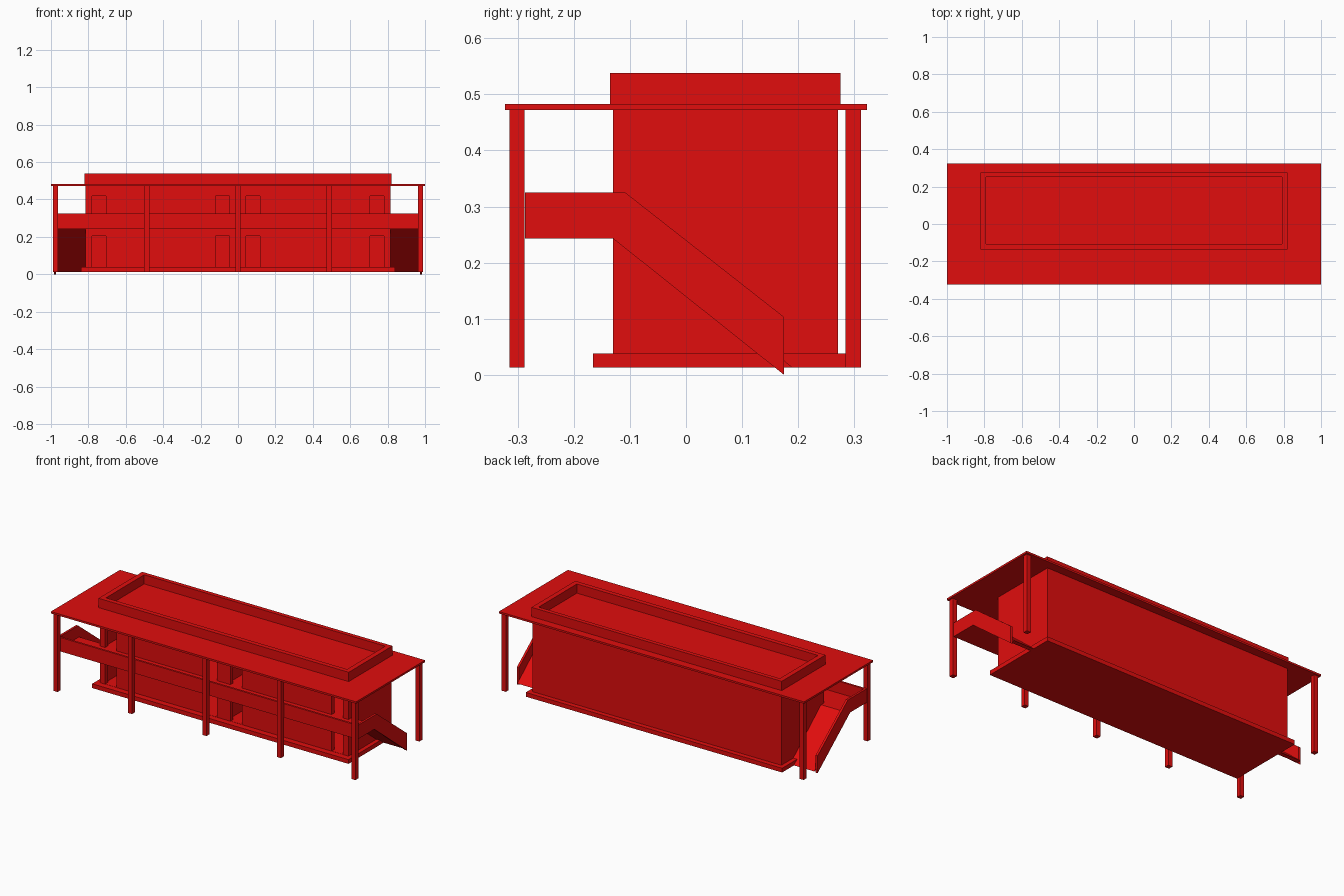
import bpy
import bmesh

if "Cube" in bpy.data.objects:
    bpy.data.objects.remove(bpy.data.objects["Cube"])

red = bpy.data.materials.new("red")
red.use_nodes = True
RED = (0.75, 0.004, 0.004, 1)
red.diffuse_color = RED
red.node_tree.nodes["Principled BSDF"].inputs["Base Color"].default_value = RED


def finish(name, bm):
    bmesh.ops.recalc_face_normals(bm, faces=bm.faces)
    mesh = bpy.data.meshes.new(name)
    bm.to_mesh(mesh)
    bm.free()
    mesh.materials.append(red)
    obj = bpy.data.objects.new(name, mesh)
    bpy.context.collection.objects.link(obj)
    return obj


def boxes(name, spans):
    """One object from boxes given as (x0, x1, y0, y1, z0, z1)."""
    bm = bmesh.new()
    for x0, x1, y0, y1, z0, z1 in spans:
        verts = bmesh.ops.create_cube(bm, size=1)["verts"]
        for v in verts:
            v.co.x = x1 if v.co.x > 0 else x0
            v.co.y = y1 if v.co.y > 0 else y0
            v.co.z = z1 if v.co.z > 0 else z0
    return finish(name, bm)


def side_profile(name, points, x0, x1):
    """A (y, z) outline extruded along x."""
    bm = bmesh.new()
    face = bm.faces.new([bm.verts.new((x0, y, z)) for y, z in points])
    ext = bmesh.ops.extrude_face_region(bm, geom=[face])["geom"]
    for v in ext:
        if isinstance(v, bmesh.types.BMVert):
            v.co.x = x1
    return finish(name, bm)


def cut(obj, cutter):
    cutter.hide_render = True
    mod = obj.modifiers.new("cut", 'BOOLEAN')
    mod.operation = 'DIFFERENCE'
    mod.solver = 'EXACT'
    mod.object = cutter
    deps = bpy.context.evaluated_depsgraph_get()
    mesh = bpy.data.meshes.new_from_object(obj.evaluated_get(deps))
    obj.modifiers.clear()
    obj.data = mesh
    bpy.data.objects.remove(cutter)


# Base and two-storey building with hollow rooms
boxes("plinth", [(-0.84, 0.84, -0.166, 0.30, 0.013, 0.038)])
building = boxes("building", [(-0.815, 0.815, -0.13, 0.271, 0.02, 0.475)])
storeys = [(0.039, 0.235, 0.205), (0.255, 0.46, 0.42)]
rooms = [(x, x + 0.77, -0.105, 0.246, low, high)
         for x in (-0.79, 0.02) for low, high, _ in storeys]
cut(building, boxes("room_cutter", rooms))

# Doorways, four on each storey
doors = [(x, x + 0.075, -0.15, -0.09, low, top)
         for x in (-0.78, -0.12, 0.042, 0.705) for low, _, top in storeys]
cut(building, boxes("door_cutter", doors))

# Roof slab and raised rim
boxes("roof", [(-1, 1, -0.323, 0.323, 0.472, 0.483)])
rim = boxes("roof_rim", [(-0.82, 0.82, -0.135, 0.275, 0.475, 0.538)])
cut(rim, boxes("rim_cutter", [(-0.79, 0.79, -0.107, 0.25, 0.484, 0.6)]))

# Posts: five along the front, two at the back corners
W = 0.0135
for name, xs, y in (("front_post", (-0.976, -0.488, 0, 0.488, 0.976), -0.301),
                    ("back_post", (-0.976, 0.976), 0.298)):
    for x in xs:
        boxes(name, [(x - W, x + W, y - W, y + W, 0.013, 0.473)])

# Front balcony
boxes("balcony_floor", [(-0.815, 0.815, -0.28, -0.125, 0.243, 0.255)])
boxes("balcony_rail", [(-0.972, 0.972, -0.287, -0.275, 0.243, 0.325)])

# Landing, ramp and side rail at both ends
slab = [(-0.28, 0.243), (-0.28, 0.255), (-0.10, 0.255),
        (0.19, 0.013), (0.163, 0.013), (-0.13, 0.243)]
rail = [(-0.287, 0.243), (-0.287, 0.325), (-0.108, 0.325),
        (0.175, 0.103), (0.175, 0), (-0.13, 0.243)]
for side, s in (("left", 1), ("right", -1)):
    side_profile(side + "_stair_ramp", slab, s * 0.815, s * 0.973)
    side_profile(side + "_stair_rail", rail, s * 0.972, s * 0.985)
